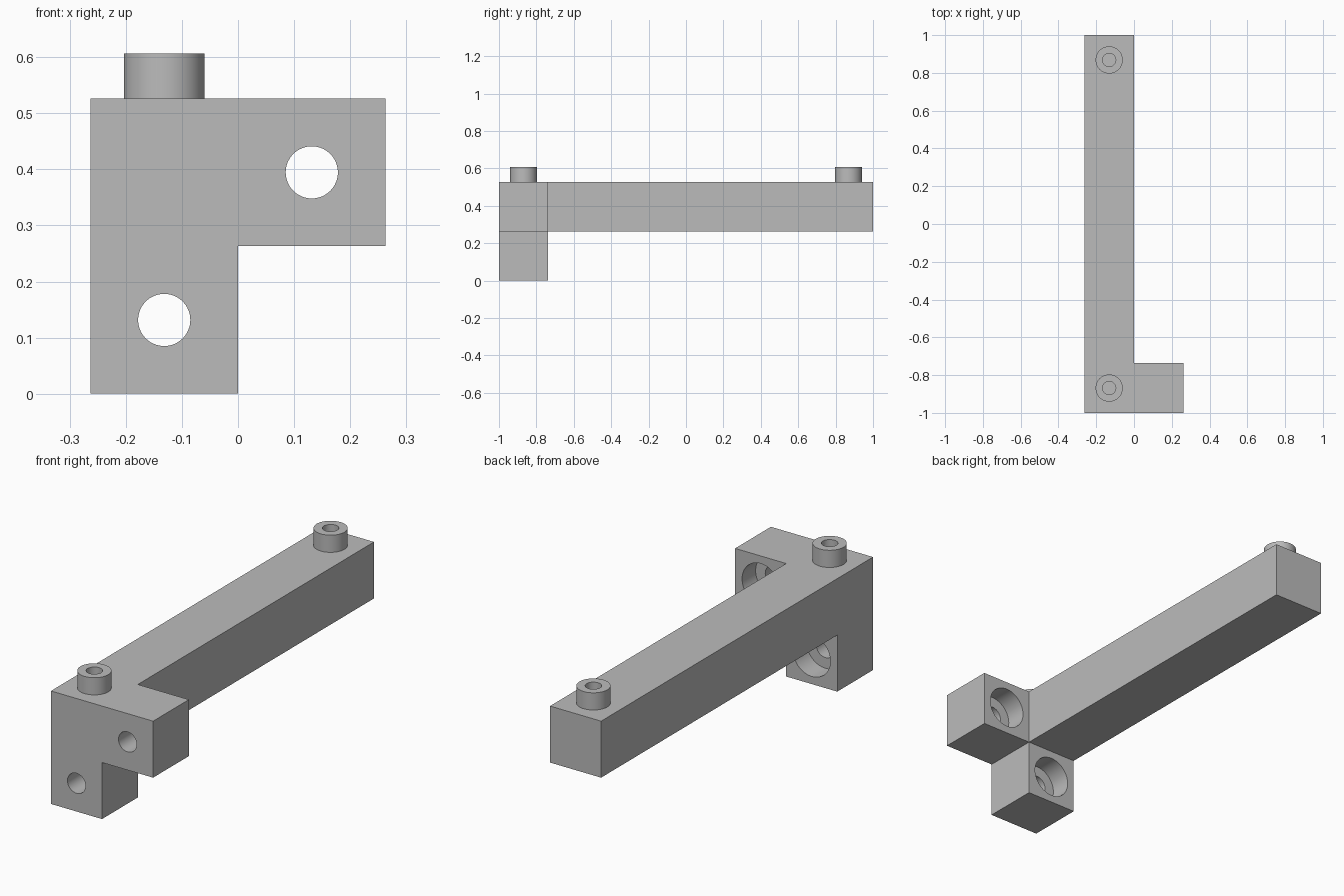
import bpy, bmesh, math
from mathutils import Vector, Matrix

if "Cube" in bpy.data.objects:
    bpy.data.objects.remove(bpy.data.objects["Cube"], do_unlink=True)

S = 0.263                  # side of the square bar section
H = S / 2
GREY = (0.5, 0.5, 0.5, 1)

mat = bpy.data.materials.new("plain grey")
mat.use_nodes = True
mat.diffuse_color = GREY
mat.node_tree.nodes["Principled BSDF"].inputs["Base Color"].default_value = GREY


def finish(bm, name):
    bmesh.ops.recalc_face_normals(bm, faces=bm.faces)
    mesh = bpy.data.meshes.new(name)
    bm.to_mesh(mesh)
    bm.free()
    obj = bpy.data.objects.new(name, mesh)
    mesh.materials.append(mat)
    bpy.context.collection.objects.link(obj)
    return obj


def activate(obj):
    bpy.ops.object.select_all(action='DESELECT')
    obj.select_set(True)
    bpy.context.view_layer.objects.active = obj


def push(bm, faces, y):
    """Extrude faces along y and return the new end faces."""
    geom = bmesh.ops.extrude_face_region(bm, geom=faces)["geom"]
    verts = [g for g in geom if isinstance(g, bmesh.types.BMVert)]
    bmesh.ops.translate(bm, verts=verts, vec=(0, y, 0))
    return [g for g in geom if isinstance(g, bmesh.types.BMFace)]


# Bracket body: corner, side and lower squares form the L, the corner runs on as the arm
bm = bmesh.new()
squares = [(-S, S), (0, S), (-S, 0)]
for x, z in squares:
    bm.faces.new([bm.verts.new((x + dx, -1, z + dz))
                  for dx, dz in ((0, 0), (S, 0), (S, S), (0, S))])
bmesh.ops.remove_doubles(bm, verts=bm.verts, dist=0.001)
ends = push(bm, list(bm.faces), S)
corner = min(ends, key=lambda f: (f.calc_center_median() - Vector((-H, S - 1, S + H))).length)
push(bm, [corner], 2 - S)
bmesh.ops.recalc_face_normals(bm, faces=bm.faces)
bmesh.ops.dissolve_limit(bm, angle_limit=0.01, verts=bm.verts, edges=bm.edges)
body = finish(bm, "bracket_body")


# Bolt holes with a wide counterbore at the back
def cut(x, z, radius, y0, y1):
    bm = bmesh.new()
    place = Matrix.Translation((x, (y0 + y1) / 2, z)) @ Matrix.Rotation(math.pi / 2, 4, 'X')
    bmesh.ops.create_cone(bm, cap_ends=True, segments=64, radius1=radius,
                          radius2=radius, depth=y1 - y0, matrix=place)
    cutter = finish(bm, "hole_cutter")
    cutter.hide_render = True
    mod = body.modifiers.new("hole", 'BOOLEAN')
    mod.operation = 'DIFFERENCE'
    mod.solver = 'EXACT'
    mod.object = cutter
    activate(body)
    bpy.ops.object.modifier_apply(modifier=mod.name)
    bpy.data.objects.remove(cutter, do_unlink=True)


back = S - 1
for x, z in ((H, S + H), (-H, H)):
    cut(x, z, 0.0465, -1.1, back + 0.1)
    cut(x, z, 0.096, back - 0.1, back + 0.1)
activate(body)
bpy.ops.object.shade_smooth_by_angle(angle=math.radians(30))

# Hollow round bosses on top of the arm
for name, y in (("front_boss", H - 1), ("rear_boss", 1 - H)):
    bm = bmesh.new()
    profile = [(0.072, 0), (0.072, 0.08), (0.035, 0.08), (0.035, 0)]
    verts = [bm.verts.new((r, 0, h)) for r, h in profile]
    edges = [bm.edges.new((verts[i], verts[(i + 1) % 4])) for i in range(4)]
    bmesh.ops.spin(bm, geom=verts + edges, axis=(0, 0, 1), cent=(0, 0, 0),
                   angle=math.tau, steps=64, use_merge=True)
    bmesh.ops.remove_doubles(bm, verts=bm.verts, dist=0.0001)
    boss = finish(bm, name)
    boss.location = (-H, y, 2 * S)
    activate(boss)
    bpy.ops.object.shade_smooth_by_angle(angle=math.radians(30))
